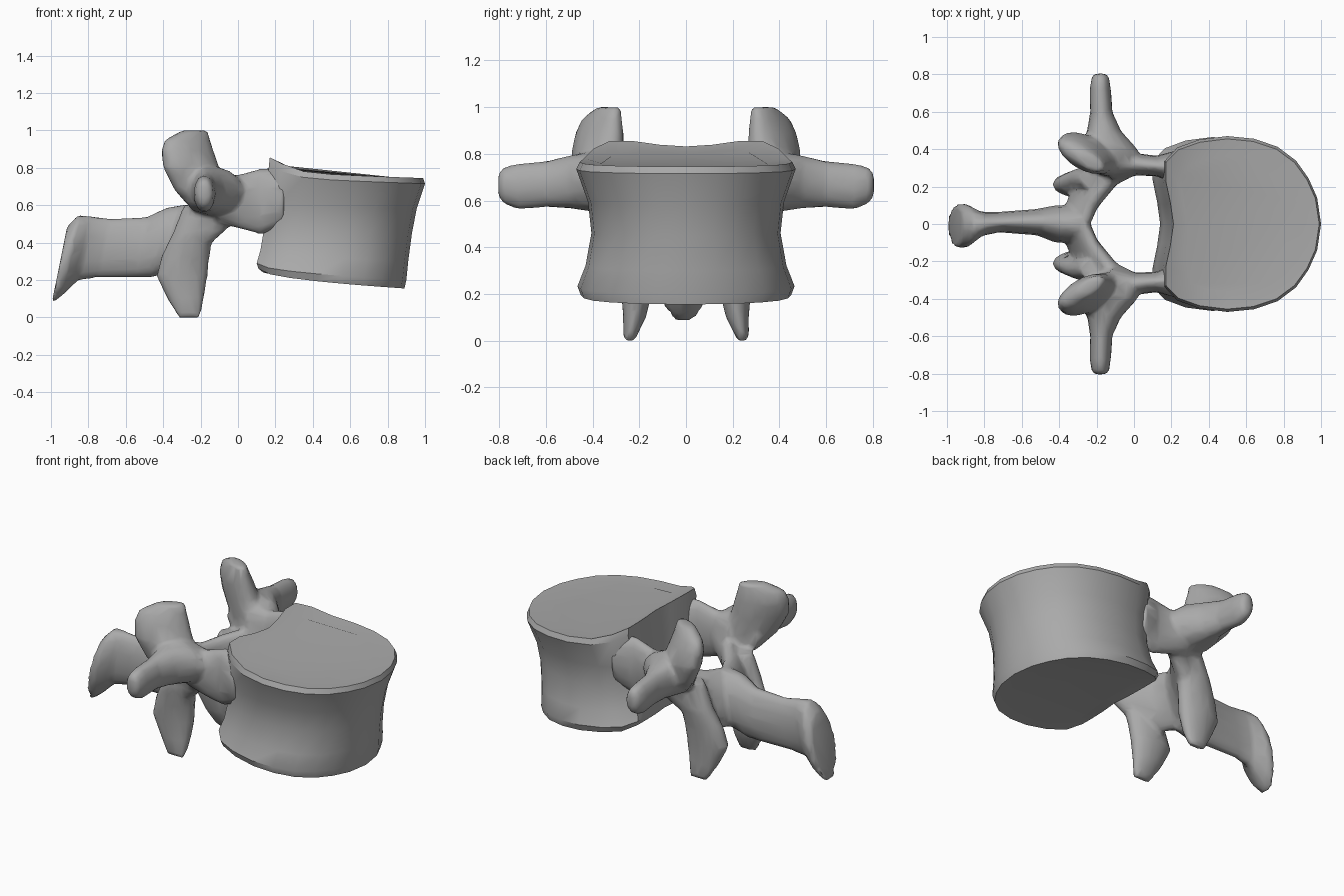
import bpy
import bmesh
from math import cos, sin, pi, sqrt
from mathutils import Vector

default_cube = bpy.data.objects.get("Cube")
if default_cube:
    bpy.data.objects.remove(default_cube, do_unlink=True)

bone = bpy.data.materials.new("bone_grey")
bone.use_nodes = True
bone.diffuse_color = (0.4, 0.4, 0.4, 1)
bone.node_tree.nodes["Principled BSDF"].inputs["Base Color"].default_value = (0.4, 0.4, 0.4, 1)


def bridge(bm, lower, upper):
    count = len(lower)
    for i in range(count):
        j = (i + 1) % count
        bm.faces.new((lower[i], lower[j], upper[j], upper[i]))


def loft(bm, sections, u, v, side=1, sides=14):
    """Closed tube through (x, y, z, half width along u, half height along v)."""
    u, v = Vector(u), Vector(v)
    rings = []
    for x, y, z, ru, rv in sections:
        ring = []
        for i in range(sides):
            a = 2 * pi * i / sides
            p = Vector((x, y, z)) + u * ru * cos(a) + v * rv * sin(a)
            ring.append(bm.verts.new((p.x, p.y * side, p.z)))
        rings.append(ring)
    for lower, upper in zip(rings, rings[1:]):
        bridge(bm, lower, upper)
    bm.faces.new(rings[0])
    bm.faces.new(rings[-1])


def make_object(bm, name):
    bmesh.ops.recalc_face_normals(bm, faces=bm.faces)
    mesh = bpy.data.meshes.new(name)
    bm.to_mesh(mesh)
    bm.free()
    obj = bpy.data.objects.new(name, mesh)
    bpy.context.collection.objects.link(obj)
    mesh.materials.append(bone)
    for other in bpy.context.selected_objects:
        other.select_set(False)
    obj.select_set(True)
    bpy.context.view_layer.objects.active = obj
    return obj


# Vertebral body: kidney outline (depth, half width), swept through waisted levels
half = [(1, 0), (.975, .3), (.92, .52), (.84, .72), (.72, .88), (.57, .97), (.4, 1),
        (.22, .96), (.08, .87), (0, .72), (0, .5), (.03, .25), (.05, 0)]
outline = half + [(px, -py) for px, py in reversed(half[1:-1])]
# back x, front x, half width, back z, front z, raised back rim
levels = [(.11, .89, .45, .26, .155, 0), (.1, .9, .465, .29, .2, 0),
          (.12, .91, .43, .36, .3, 0), (.14, .93, .405, .48, .45, 0),
          (.15, .955, .42, .62, .58, 0), (.165, 1, .47, .77, .715, .04),
          (.17, .99, .455, .80, .745, .055)]


def body_ring(bm, level, scale=1.0, sink=0.0):
    back, front, width, zb, zf, rim = level
    ring = []
    for px, py in outline:
        px, py = .5 + (px - .5) * scale, py * scale
        lump = rim * max(0, 1 - px * 4)
        z = zb + (zf - zb) * sqrt(px) + lump + sink
        ring.append(bm.verts.new((back + (front - back) * px, py * width, z)))
    return ring


bm = bmesh.new()
rings = [body_ring(bm, levels[0], .8, .01)]
rings += [body_ring(bm, level) for level in levels]
rings.append(body_ring(bm, levels[-1], .8, -.005))
for lower, upper in zip(rings, rings[1:]):
    bridge(bm, lower, upper)
bm.faces.new(rings[0])
bm.faces.new(rings[-1])
make_object(bm, "vertebral_body")
bpy.ops.object.shade_smooth_by_angle(angle=.6)

# Bony arch: overlapping processes, fused into one skin by the modifiers
X, Y, Z = (1, 0, 0), (0, 1, 0), (0, 0, 1)
pedicle = [(.25, .3, .64, .1, .16), (.12, .31, .62, .055, .18),
           (0, .32, .62, .06, .145), (-.12, .31, .64, .08, .13)]
transverse_process = [(-.12, .3, .66, .17, .12), (-.14, .4, .68, .16, .13),
                      (-.16, .5, .68, .09, .115), (-.175, .6, .67, .06, .1),
                      (-.18, .72, .66, .058, .1), (-.18, .785, .665, .048, .08),
                      (-.18, .805, .67, .03, .05)]
superior_process = [(-.15, .33, .57, .1, .07), (-.2, .36, .68, .16, .08),
                    (-.25, .38, .8, .17, .09), (-.27, .37, .89, .16, .08),
                    (-.27, .36, .95, .14, .06), (-.23, .33, 1.0, .08, .04)]
inferior_process = [(-.2, .24, .6, .09, .06), (-.24, .24, .45, .11, .07),
                    (-.28, .22, .33, .13, .07), (-.3, .21, .22, .138, .07),
                    (-.28, .22, .1, .1, .05), (-.26, .245, .0, .06, .025)]
lamina = [(-.02, .3, .6, .05, .12), (-.16, .25, .5, .07, .15),
          (-.27, .12, .45, .07, .17), (-.33, -.02, .43, .07, .17)]
spinous_process = [(-.3, 0, .43, .1, .18), (-.42, 0, .4, .1, .19),
                   (-.52, .01, .375, .07, .165), (-.72, .01, .37, .055, .16),
                   (-.82, 0, .37, .065, .175), (-.9, -.01, .33, .12, .22),
                   (-.955, -.01, .28, .115, .21)]

bm = bmesh.new()
for side in (1, -1):
    loft(bm, pedicle, Y, Z, side)
    loft(bm, transverse_process, X, Z, side)
    loft(bm, superior_process, (-.85, .5, 0), (.5, .85, 0), side)
    loft(bm, inferior_process, X, Y, side)
    loft(bm, lamina, (-.8, .6, 0), (.3, 0, 1), side)
loft(bm, spinous_process, Y, (.2, 0, 1))
arch = make_object(bm, "bony_arch")

fuse = arch.modifiers.new("fuse", 'REMESH')
fuse.mode = 'VOXEL'
fuse.voxel_size = .015
fuse.use_smooth_shade = True
blend = arch.modifiers.new("blend", 'SMOOTH')
blend.factor = .5
blend.iterations = 5
facets = arch.modifiers.new("facets", 'DECIMATE')
facets.ratio = .12
